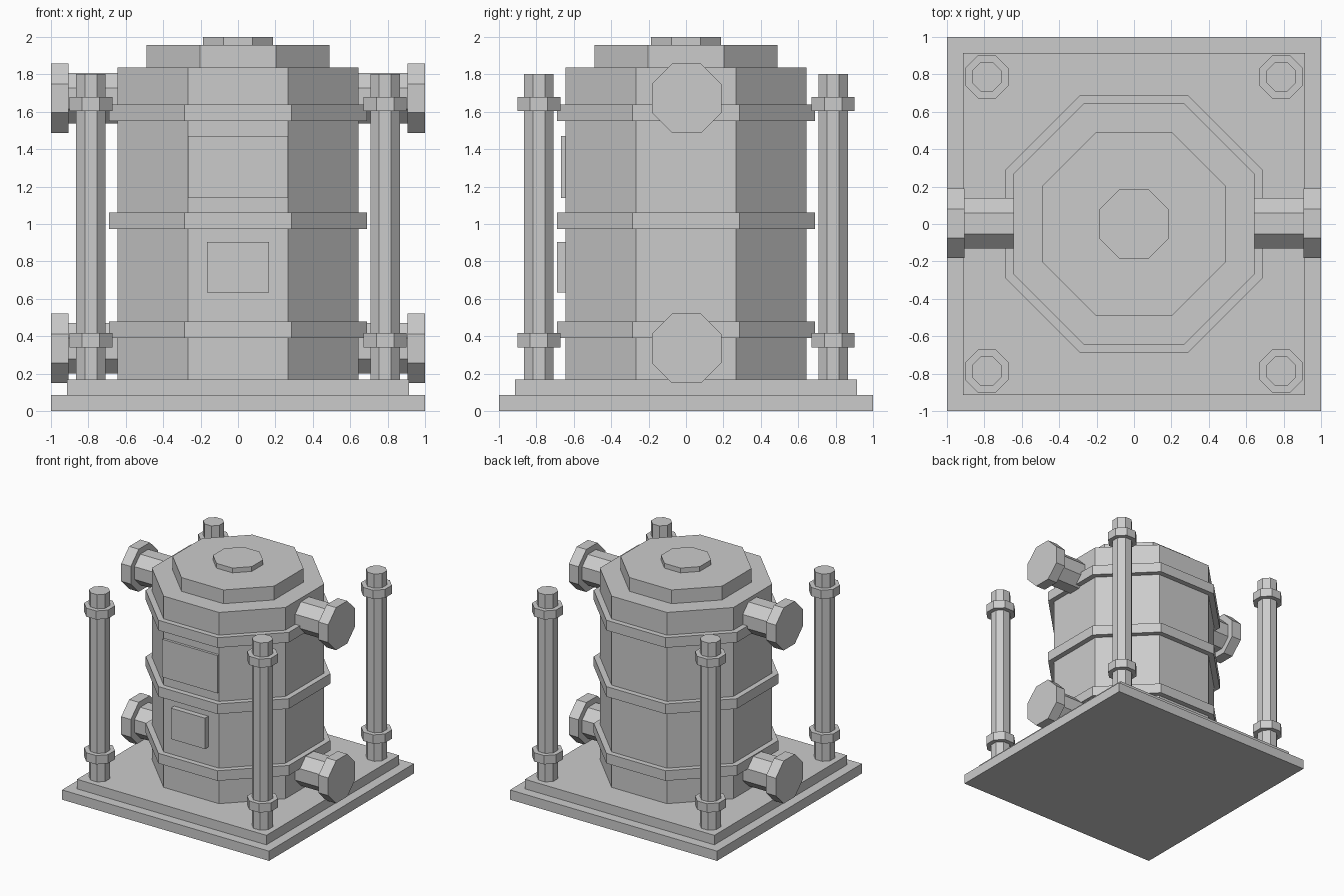
import bpy
import math

if "Cube" in bpy.data.objects:
    bpy.data.objects.remove(bpy.data.objects["Cube"], do_unlink=True)

# Single grey metal
GREY = (0.6, 0.6, 0.6, 1.0)
metal = bpy.data.materials.new("grey_metal")
metal.use_nodes = True
metal.diffuse_color = GREY
metal.node_tree.nodes["Principled BSDF"].inputs["Base Color"].default_value = GREY


def finish(name):
    obj = bpy.context.object
    obj.name = name
    obj.data.materials.append(metal)
    return obj


def box(name, x, y, z):
    """Box from (min, max) ranges on each axis."""
    centre = [(a + b) / 2 for a, b in (x, y, z)]
    bpy.ops.mesh.primitive_cube_add(size=1, location=centre)
    obj = finish(name)
    obj.scale = [b - a for a, b in (x, y, z)]
    return obj


def octagon(name, apothem, start, end, at=(0, 0), axis="Z"):
    """Octagonal prism with flat sides facing the axes; at is (x, y) or (y, z)."""
    mid = (start + end) / 2
    upright = axis == "Z"
    location = (at[0], at[1], mid) if upright else (mid, at[0], at[1])
    bpy.ops.mesh.primitive_cylinder_add(
        vertices=8, radius=apothem / math.cos(math.pi / 8),
        depth=abs(end - start), location=location)
    obj = finish(name)
    # Turn the vertices half a step so that flats face the axes
    for v in obj.data.vertices:
        x, y, z = v.co
        c, s = math.cos(math.pi / 8), math.sin(math.pi / 8)
        x, y = x * c - y * s, x * s + y * c
        v.co = (x, y, z) if upright else (z, x, y)
    return obj


# Stepped base
box("base_plate", (-1, 1), (-1, 1), (0, 0.085))
box("base_step", (-0.915, 0.915), (-0.915, 0.915), (0.085, 0.168))

# Tank, lid and bands
octagon("tank_body", 0.645, 0.168, 1.838)
octagon("tank_lid", 0.49, 1.838, 1.958)
octagon("lid_cap", 0.187, 1.958, 2.0)
for name, z in (("lower", 0.39), ("middle", 0.973), ("upper", 1.552)):
    octagon(name + "_band", 0.691, z, z + 0.088)

# Front panels
box("upper_panel", (-0.267, 0.267), (-0.667, -0.6), (1.14, 1.47))
box("lower_panel", (-0.165, 0.165), (-0.691, -0.6), (0.635, 0.905))

# Corner posts with collars
for sx, side in ((1, "left"), (-1, "right")):
    for sy, end in ((-1, "front"), (1, "back")):
        at = (sx * 0.787, sy * 0.787)
        label = f"{end}_{side}_post"
        octagon(label, 0.078, 0.168, 1.803, at)
        octagon(label + "_lower_collar", 0.115, 0.34, 0.417, at)
        octagon(label + "_upper_collar", 0.115, 1.605, 1.68, at)

    # Side pipes with end flanges
    for level, z in (("lower", 0.335), ("upper", 1.672)):
        label = f"{side}_{level}_pipe"
        octagon(label, 0.135, sx * 0.6, sx * 0.91, (0.003, z), "X")
        octagon(label + "_flange", 0.186, sx * 0.907, sx * 1.0, (0.003, z), "X")
